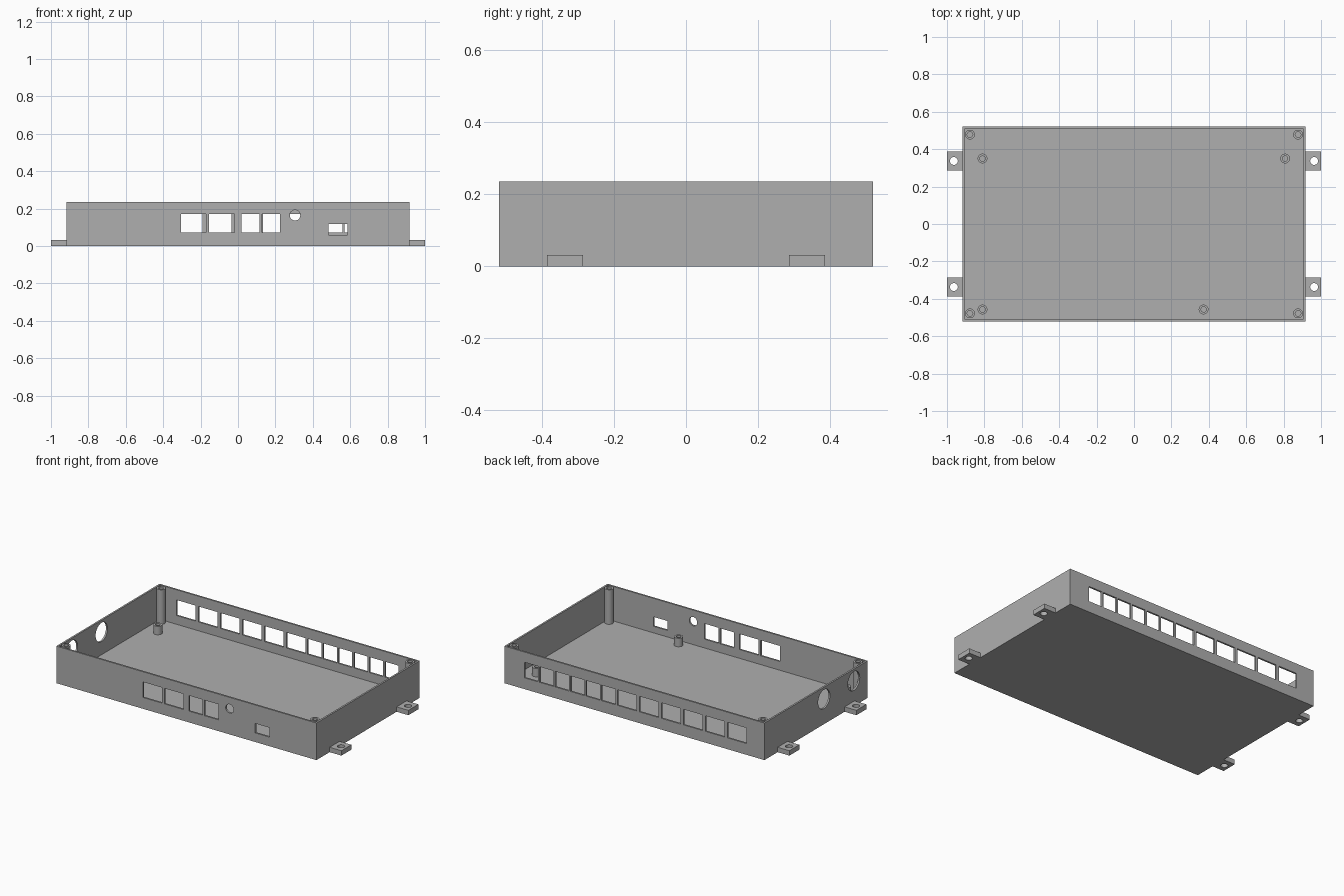
import bpy
import bmesh
from math import radians
from mathutils import Matrix, Vector

if "Cube" in bpy.data.objects:
    bpy.data.objects.remove(bpy.data.objects["Cube"], do_unlink=True)

HX, HY, H = 0.917, 0.52, 0.236     # half length, half depth, height
WALL, FLOOR = 0.016, 0.016

GREY = (0.43, 0.43, 0.43, 1.0)
grey = bpy.data.materials.new("grey plastic")
grey.use_nodes = True
grey.diffuse_color = GREY
grey.node_tree.nodes["Principled BSDF"].inputs["Base Color"].default_value = GREY


def add_box(bm, low, high):
    low, high = Vector(low), Vector(high)
    size = high - low
    m = Matrix.Translation((low + high) / 2) @ Matrix.Diagonal((*size, 1))
    return bmesh.ops.create_cube(bm, size=1, matrix=m)["verts"]


def add_cylinder(bm, centre, radius, length, axis="Z"):
    turn = {"X": Matrix.Rotation(radians(90), 4, "Y"),
            "Y": Matrix.Rotation(radians(90), 4, "X"),
            "Z": Matrix.Identity(4)}[axis]
    bmesh.ops.create_cone(bm, cap_ends=True, segments=32, radius1=radius, radius2=radius,
                          depth=length, matrix=Matrix.Translation(centre) @ turn)


def make_object(name, bm):
    mesh = bpy.data.meshes.new(name)
    bm.to_mesh(mesh)
    bm.free()
    mesh.materials.append(grey)
    ob = bpy.data.objects.new(name, mesh)
    bpy.context.collection.objects.link(ob)
    return ob


def cut(ob, cutter_bm):
    """Subtract the cutter solids from an object, then tidy the shading."""
    cutter = make_object("cutter", cutter_bm)
    cutter.hide_render = True
    mod = ob.modifiers.new("cut", "BOOLEAN")
    mod.operation, mod.solver, mod.object = "DIFFERENCE", "EXACT", cutter
    bpy.ops.object.select_all(action="DESELECT")
    bpy.context.view_layer.objects.active = ob
    ob.select_set(True)
    bpy.ops.object.modifier_apply(modifier=mod.name)
    bpy.data.objects.remove(cutter, do_unlink=True)
    bpy.ops.object.shade_smooth_by_angle(angle=radians(30))


# Open tray: inset the top face of a box and push it down to the floor
bm = bmesh.new()
add_box(bm, (-HX, -HY, 0), (HX, HY, H))
top = max(bm.faces, key=lambda f: f.calc_center_median().z)
bmesh.ops.inset_individual(bm, faces=[top], thickness=WALL)
pushed = bmesh.ops.extrude_discrete_faces(bm, faces=[top])["faces"][0]
for v in pushed.verts:
    v.co.z = FLOOR
tray = make_object("tray", bm)

# Openings in the walls
LOW, HIGH = 0.072, 0.171           # sill and head of the sockets
BIG, SMALL = 0.135, 0.097          # socket widths
ports = bmesh.new()


def add_port(side, x, width, low=LOW, high=HIGH):
    y = side * (HY - WALL / 2)
    add_box(ports, (x, y - 0.02, low), (x + width, y + 0.02, high))


for i in range(6):                 # back row: six wide, six narrow
    add_port(1, -0.79 + 0.155 * i, BIG)
    add_port(1, 0.134 + 0.109 * i, SMALL)
for i in range(2):                 # front row: two wide, two narrow
    add_port(-1, -0.305 + 0.15 * i, BIG)
    add_port(-1, 0.018 + 0.11 * i, SMALL)
add_port(-1, 0.485, 0.1, 0.058, 0.118)
add_cylinder(ports, (0.305, -HY + WALL / 2, 0.164), 0.028, 0.04, "Y")
for y in (-0.08, -0.38):           # round cable holes in one end wall
    add_cylinder(ports, (-HX + WALL / 2, y, 0.16), 0.06, 0.04, "X")
cut(tray, ports)


def make_post(name, x, y, height, radius, bore, depth):
    bm = bmesh.new()
    base = FLOOR / 2
    add_cylinder(bm, (x, y, (base + height) / 2), radius, height - base)
    hole = bmesh.new()
    add_cylinder(hole, (x, y, height), bore, depth * 2)
    cut(make_object(name, bm), hole)


# Full-height lid screw posts in the corners
for sx in (-1, 1):
    for sy in (-1, 1):
        make_post("corner_post", sx * 0.877, sy * 0.478, H, 0.026, 0.015, 0.12)

# Short board standoffs
for x, y in ((-0.81, 0.35), (0.808, 0.35), (-0.81, -0.457), (0.372, -0.457)):
    make_post("board_standoff", x, y, 0.07, 0.026, 0.014, 0.05)

# Mounting tabs with screw holes
for sx in (-1, 1):
    for sy in (-1, 1):
        bm, hole = bmesh.new(), bmesh.new()
        x0, x1 = sorted((sx * HX, sx * 1.0))
        y = sy * 0.337
        add_box(bm, (x0, y - 0.05, 0), (x1, y + 0.05, 0.031))
        add_cylinder(hole, (sx * 0.963, y, 0.015), 0.021, 0.1)
        cut(make_object("mounting_tab", bm), hole)
